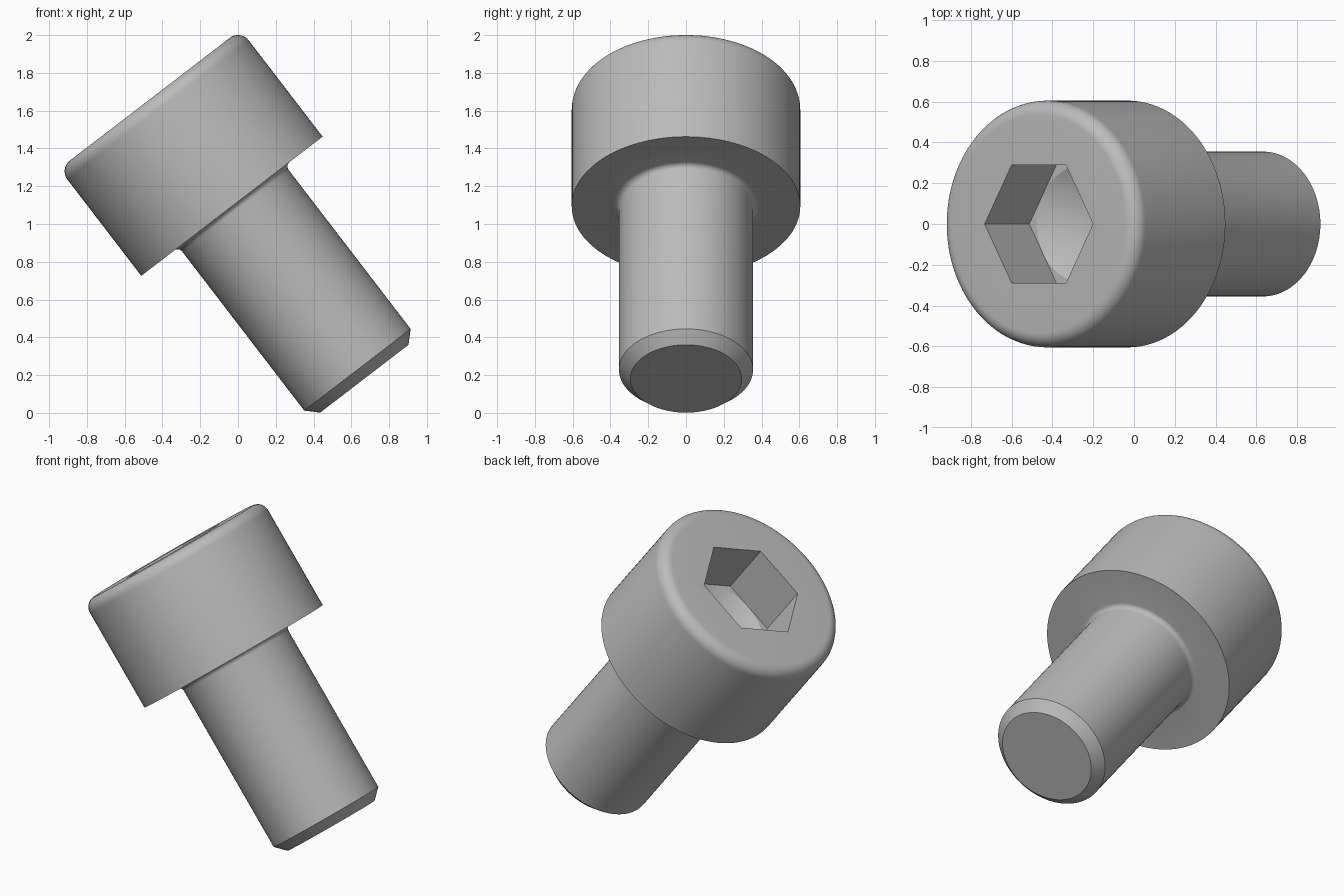
import bpy, bmesh
from math import sin, cos, tan, pi, radians
from mathutils import Matrix

cube = bpy.data.objects.get("Cube")
if cube:
    bpy.data.objects.remove(cube, do_unlink=True)

SEGS = 96
SHAFT_R, SHAFT_LEN, CHAMFER = 0.355, 1.151, 0.06
HEAD_R, HEAD_H, ROUND = 0.605, 0.714, 0.071
NECK = 0.03
HEX_FLAT, HEX_DEPTH = 0.29, 0.36
TILT = radians(-37.5)


def circle(r):
    return lambda a: r


def hexagon(apothem):
    return lambda a: apothem / cos(a % (pi / 3) - pi / 6)


# Outline along the axis, as (ring shape, height); z = 0 is under the head
rings = [(circle(SHAFT_R - CHAMFER), -SHAFT_LEN),
         (circle(SHAFT_R), CHAMFER - SHAFT_LEN)]
# Concave fillet where the shaft meets the head
for i in range(7):
    t = i / 6 * pi / 2
    rings.append((circle(SHAFT_R + NECK * (1 - cos(t))), NECK * (sin(t) - 1)))
# Head side and rounded top rim
rings.append((circle(HEAD_R), 0))
for i in range(11):
    t = i / 10 * pi / 2
    rings.append((circle(HEAD_R - ROUND * (1 - cos(t))), HEAD_H - ROUND * (1 - sin(t))))
# Hexagonal socket with a drilled cone at its floor
floor = HEAD_H - HEX_DEPTH
rings += [(hexagon(HEX_FLAT), HEAD_H), (hexagon(HEX_FLAT), floor),
          (circle(HEX_FLAT - 0.002), floor)]

bm = bmesh.new()
loops = []
for shape, z in rings:
    angles = [2 * pi * i / SEGS + 1e-9 for i in range(SEGS)]
    loops.append([bm.verts.new((shape(a) * cos(a), shape(a) * sin(a), z)) for a in angles])
for low, high in zip(loops, loops[1:]):
    for i in range(SEGS):
        j = (i + 1) % SEGS
        bm.faces.new((low[i], low[j], high[j], high[i]))
bm.faces.new(loops[0][::-1])
tip = bm.verts.new((0, 0, floor - HEX_FLAT * tan(radians(30))))
for i in range(SEGS):
    bm.faces.new((loops[-1][i], loops[-1][(i + 1) % SEGS], tip))
bmesh.ops.recalc_face_normals(bm, faces=bm.faces)

# Lean the screw over on its shaft end
bm.transform(Matrix.Translation((-0.032, 0, 1.094)) @ Matrix.Rotation(TILT, 4, 'Y'))
mesh = bpy.data.meshes.new("socket_head_screw")
bm.to_mesh(mesh)
bm.free()
screw = bpy.data.objects.new("socket_head_screw", mesh)
bpy.context.collection.objects.link(screw)

# Plain grey steel
steel = bpy.data.materials.new("grey_steel")
steel.use_nodes = True
colour = (0.5, 0.5, 0.5, 1)
steel.diffuse_color = colour
steel.node_tree.nodes["Principled BSDF"].inputs["Base Color"].default_value = colour
mesh.materials.append(steel)

bpy.ops.object.select_all(action='DESELECT')
screw.select_set(True)
bpy.context.view_layer.objects.active = screw
bpy.ops.object.shade_smooth_by_angle(angle=radians(25))
